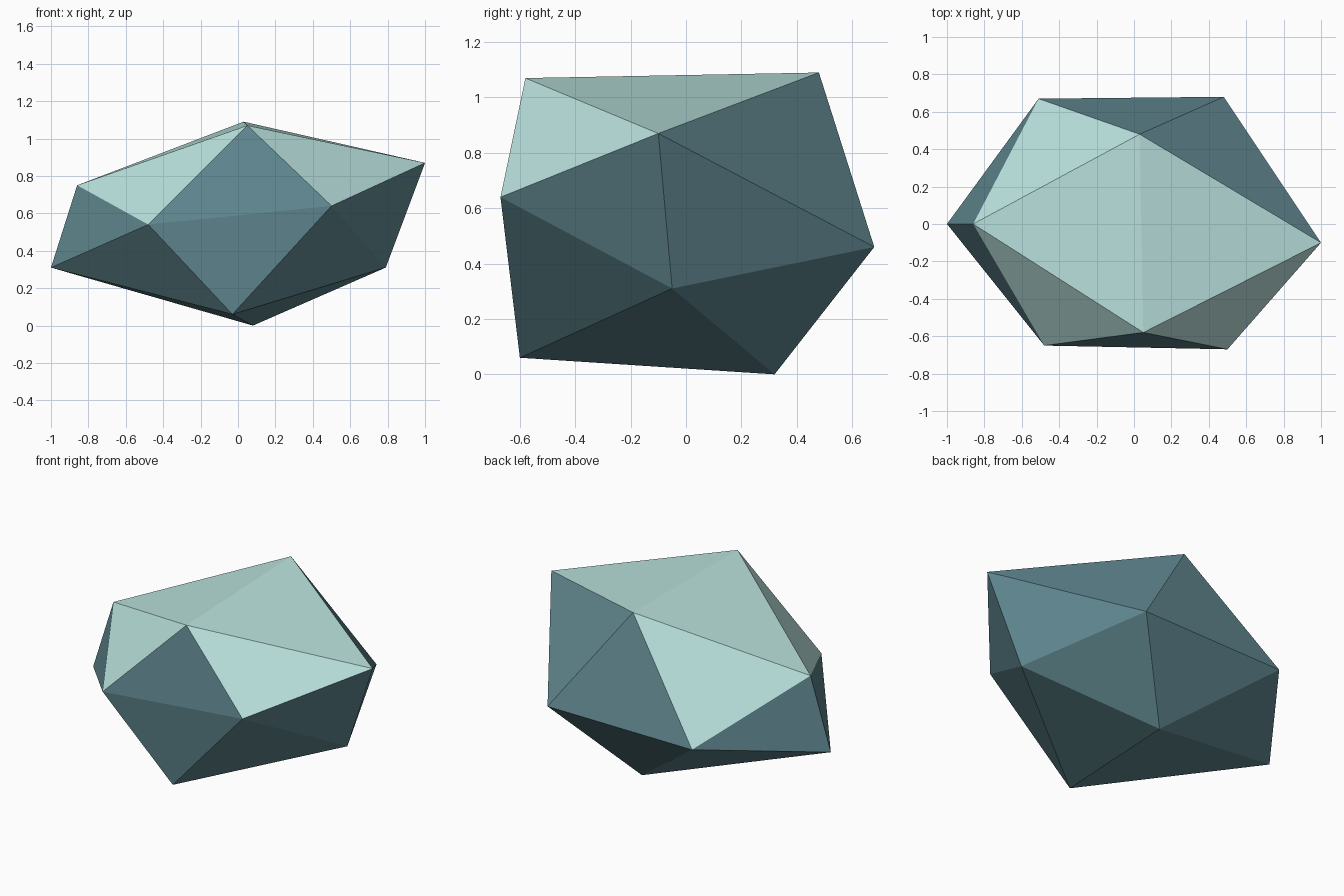
import bpy
import bmesh

default_cube = bpy.data.objects.get("Cube")
if default_cube:
    bpy.data.objects.remove(default_cube, do_unlink=True)


def make_material(name, colour):
    """Flat matte material, same colour in viewport and render."""
    material = bpy.data.materials.new(name)
    material.use_nodes = True
    material.diffuse_color = colour
    shader = next(n for n in material.node_tree.nodes if n.type == "BSDF_PRINCIPLED")
    shader.inputs["Base Color"].default_value = colour
    shader.inputs["Roughness"].default_value = 0.9
    return material


def make_faceted_stone(name, corners, side_material, top_material):
    """Wrap the corner points in flat facets; upward facets get the top colour."""
    bm = bmesh.new()
    for corner in corners:
        bm.verts.new(corner)
    bmesh.ops.convex_hull(bm, input=bm.verts[:])
    bmesh.ops.recalc_face_normals(bm, faces=bm.faces[:])
    bm.normal_update()
    for face in bm.faces:
        face.smooth = False
        face.material_index = 1 if face.normal.z > 0.6 else 0
    mesh = bpy.data.meshes.new(name)
    bm.to_mesh(mesh)
    bm.free()
    mesh.materials.append(side_material)
    mesh.materials.append(top_material)
    stone = bpy.data.objects.new(name, mesh)
    bpy.context.collection.objects.link(stone)


# Top ridge and the two shoulders beside it
ridge = [(0.05, -0.58, 1.07), (0.03, 0.48, 1.09)]
shoulders = [(1, -0.1, 0.87), (-0.86, 0, 0.75)]

# Front and back corners around the waist
front = [(0.5, -0.67, 0.64), (-0.48, -0.65, 0.54)]
back = [(0.48, 0.68, 0.46), (-0.51, 0.67, 0.45)]

# Lower side corners and the bottom ridge
flanks = [(0.79, -0.05, 0.31), (-1, 0, 0.31)]
keel = [(-0.03, -0.6, 0.06), (0.08, 0.32, 0)]

# Dark sides and underside, pale top
dark_teal = make_material("dark_teal_stone", (0.12, 0.25, 0.285, 1))
pale_teal = make_material("pale_teal_stone", (0.49, 0.76, 0.725, 1))
make_faceted_stone(
    "faceted_stone",
    ridge + shoulders + front + back + flanks + keel,
    dark_teal,
    pale_teal,
)
